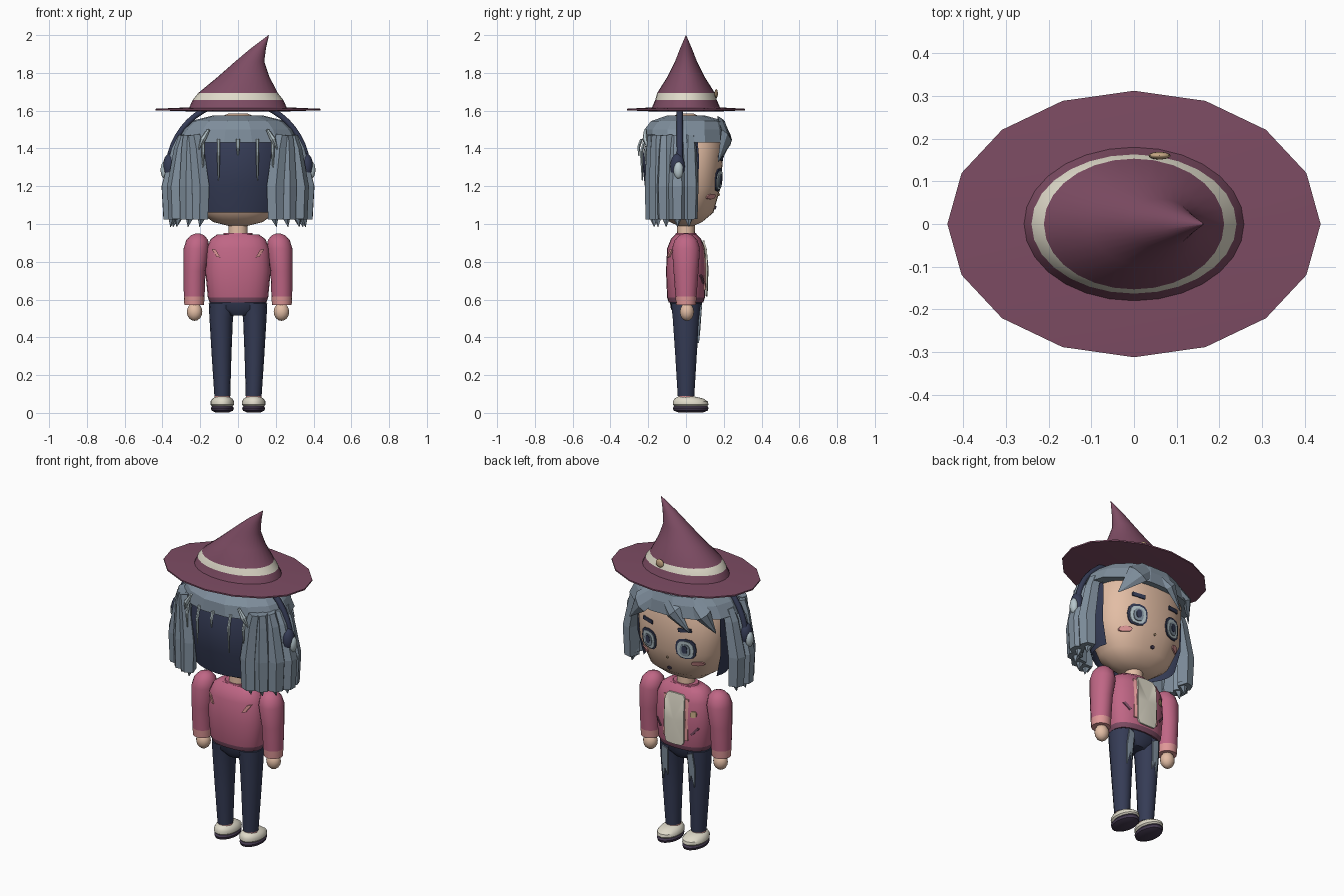
import bpy, bmesh, math
from math import sin, cos, pi, radians
from mathutils import Vector

cube = bpy.data.objects.get("Cube")
if cube:
    bpy.data.objects.remove(cube)


def paint(name, r, g, b):
    m = bpy.data.materials.new(name)
    col = [(c / 255) ** 2.2 for c in (r, g, b)] + [1]
    m.use_nodes = True
    m.diffuse_color = col
    m.node_tree.nodes["Principled BSDF"].inputs["Base Color"].default_value = col
    return m


PLUM = paint("plum felt", 124, 77, 99)
HAIR = paint("slate hair", 127, 142, 156)
SHINE = paint("pale hair", 180, 196, 202)
NAVY = paint("navy", 56, 62, 86)
PINK = paint("rose jacket", 190, 102, 132)
CUFF = paint("blush pink", 222, 150, 150)
SKIN = paint("skin", 226, 188, 163)
CREAM = paint("cream", 222, 217, 200)
SOLE = paint("dark sole", 70, 60, 80)
TAN = paint("tan trim", 196, 165, 130)
parts = []


def make(name, verts, faces, *mats, rule=None):
    """Mesh object with outward normals; rule picks a material from a face centre."""
    bm = bmesh.new()
    vs = [bm.verts.new(v) for v in verts]
    for f in faces:
        bm.faces.new([vs[i] for i in f])
    bmesh.ops.remove_doubles(bm, verts=bm.verts, dist=1e-5)
    bmesh.ops.recalc_face_normals(bm, faces=bm.faces)
    if rule:
        for f in bm.faces:
            f.material_index = rule(f.calc_center_median())
    me = bpy.data.meshes.new(name)
    bm.to_mesh(me)
    bm.free()
    for m in mats:
        me.materials.append(m)
    ob = bpy.data.objects.new(name, me)
    bpy.context.collection.objects.link(ob)
    parts.append(ob)


def power(v, p):
    return math.copysign(abs(v) ** (2 / p), v)


def loft(name, rings, *mats, n=16, p=2, rule=None, arc=None):
    """Stack of ellipses (z, x, y, rx, ry); arc=(start, end) leaves an open shell."""
    a0, a1 = arc or (0, 2 * pi)
    m = n + 1 if arc else n
    verts = []
    for z, x, y, rx, ry in rings:
        for i in range(m):
            a = a0 + (a1 - a0) * i / n
            verts.append((x + rx * power(cos(a), p), y + ry * power(sin(a), p), z))
    faces = [(k * m + i, k * m + (i + 1) % m, (k + 1) * m + (i + 1) % m, (k + 1) * m + i)
             for k in range(len(rings) - 1) for i in range(n)]
    if not arc:
        faces += [tuple(range(m)), tuple(range(len(verts) - m, len(verts)))]
    make(name, verts, faces, *mats, rule=rule)


def ball(name, mat, centre, size):
    x, y, z = centre
    rx, ry, rz = size
    rings = [(z - rz * cos(t), x, y, rx * sin(t), ry * sin(t))
             for t in [pi * max(k, 0.02) / 8 for k in range(8)] + [pi * 0.998]]
    loft(name, rings, mat, n=14)


def surface(rings, p=2):
    """Depth of a loft's +y side at a given x, z."""
    def depth(x, z):
        for lo, hi in zip(rings, rings[1:]):
            if lo[0] <= z <= hi[0]:
                t = (z - lo[0]) / (hi[0] - lo[0])
                _, cx, cy, rx, ry = [a + (b - a) * t for a, b in zip(lo, hi)]
                return cy + ry * max(0, 1 - abs((x - cx) / rx) ** p) ** (1 / p)
        return 0
    return depth


def plate(name, mat, outline, depth, lift=0.007, side=1):
    """Thin plate hugging a surface."""
    n = len(outline)
    pts = list(outline) + [(sum(q[0] for q in outline) / n, sum(q[1] for q in outline) / n)]
    verts = [(x, side * (depth(x, z) + lift - b), z) for b in (0, 0.009) for x, z in pts]
    faces = []
    for i in range(n):
        j = (i + 1) % n
        faces += [(i, j, n), (n + 1 + i, n + 1 + j, 2 * n + 1), (i, j, n + 1 + j, n + 1 + i)]
    make(name, verts, faces, mat)


def oval(x, z, rx, rz, n=12, p=2.6):
    return [(x + rx * power(cos(2 * pi * i / n), p), z + rz * power(sin(2 * pi * i / n), p))
            for i in range(n)]


def bar(a, b, w):
    d = Vector((b[0] - a[0], b[1] - a[1])).normalized() * w
    q = (-d.y, d.x)
    return [(a[0] + q[0], a[1] + q[1]), (b[0] + q[0], b[1] + q[1]),
            (b[0] - q[0], b[1] - q[1]), (a[0] - q[0], a[1] - q[1])]


def lock(name, mat, path, outward, wide, thick, sizes):
    """Hair lock: five-sided section swept along a path."""
    out = Vector(outward).normalized()
    path = [Vector(q) for q in path]
    verts = []
    for i, q in enumerate(path):
        run = path[min(i + 1, len(path) - 1)] - path[max(i - 1, 0)]
        across = run.cross(out).normalized() * wide * sizes[i]
        depth = out * thick * sizes[i]
        verts += [q + across, q + across * 0.45 + depth, q - across * 0.45 + depth,
                  q - across, q - depth]
    faces = [(5 * k + i, 5 * k + (i + 1) % 5, 5 * k + 5 + (i + 1) % 5, 5 * k + 5 + i)
             for k in range(len(path) - 1) for i in range(5)]
    faces += [tuple(range(5)), tuple(range(len(verts) - 5, len(verts)))]
    make(name, verts, faces, mat)


# Hat
loft("hat_brim", [(1.595, 0, 0, .22, .16), (1.602, 0, 0, .437, .312), (1.61, 0, 0, .437, .312),
                  (1.618, 0, 0, .25, .17)], PLUM)
loft("hat_cone", [(1.612, 0, 0, .26, .182), (1.657, 0, 0, .24, .163), (1.693, 0, 0, .211, .153),
                  (1.78, .03, 0, .136, .098), (1.86, .062, 0, .077, .058),
                  (1.93, .108, 0, .04, .031), (2, .163, 0, .001, .001)], PLUM, CREAM, n=28,
     rule=lambda c: int(1.66 < c.z < 1.69))
ball("hat_charm", TAN, (.06, .16, 1.69), (.026, .009, .024))

# Head and face
HEAD = [(.99, 0, 0, .05, .04), (1.01, 0, 0, .13, .085), (1.06, 0, 0, .2, .145),
        (1.2, 0, 0, .262, .185), (1.42, 0, 0, .27, .2), (1.52, 0, 0, .2, .16),
        (1.585, 0, 0, .05, .04)]
loft("head", HEAD, SKIN, n=28, p=2.4)
face = surface(HEAD, 2.4)
for s, tag in ((1, "left"), (-1, "right")):
    x = .12 * s
    plate(tag + "_eye_rim", NAVY, oval(x, 1.235, .057, .062), face, .005)
    plate(tag + "_eye_iris", SHINE, oval(x, 1.232, .046, .051), face, .008)
    plate(tag + "_eye_ring", HAIR, oval(x, 1.23, .028, .036), face, .011)
    plate(tag + "_eye_pupil", NAVY, oval(x, 1.235, .015, .023), face, .014)
    plate(tag + "_brow", NAVY, bar((x - .036 * s, 1.345), (x + .036 * s, 1.352), .011), face)
    plate(tag + "_cheek", CUFF, oval(.172 * s, 1.145, .03, .014), face, .009)
plate("mouth", SOLE, oval(0, 1.085, .012, .009), face)
plate("nose", TAN, oval(0, 1.155, .006, .006), face)

# Hair
loft("hair_lining", [(1.06, 0, 0, .25, .185), (1.2, 0, 0, .285, .218), (1.35, 0, 0, .285, .235),
                     (1.45, 0, 0, .28, .205)], NAVY, n=18, arc=(-pi - .3, .3))
loft("hair_cap", [(1.432, 0, 0, .335, .232), (1.5, 0, 0, .298, .226), (1.545, 0, .01, .25, .2),
                  (1.575, 0, 0, .13, .1)], HAIR, n=14)
# Side locks: x at the tip, x at the root, y
CURTAIN = ((.198, .232, -.168), (.262, .258, -.148), (.325, .28, -.105),
           (.36, .288, -.045), (.345, .285, .015))
for s, tag in ((1, "left"), (-1, "right")):
    for k, (end, root, y) in enumerate(CURTAIN):
        path = [(s * (root + (end - root) * t), y, z)
                for z, t in ((1.47, 0), (1.4, .4), (1.2, 1), (1.025, .92))]
        out = (s * end, (y + .04) * 2.4, 0)
        lock(f"{tag}_hair_lock_{k}", HAIR, path, out, .052, .042, (.7, .85, 1.05, .95))
        tip = Vector(path[3]) + Vector((-s * .012, 0, .02))
        lock(f"{tag}_hair_tip_{k}", HAIR, [path[2], tip, tip + Vector((s * .015, 0, -.06))],
             out, .03, .028, (.8, 1, .05))
    # Pale strands over the back of the head
    for k, (x, low) in enumerate(((.103, 1.23), (.185, 1.3))):
        y = -.262 + x * .25
        lock(f"{tag}_strand_{k}", SHINE, [(s * x, y + .02, 1.45), (s * x, y, 1.38),
             (s * x, y + .005, low)], (0, -1, 0), .009, .008, (1, 1, .35))
    lock(tag + "_back_wisp", SHINE, [(s * .155, -.215, 1.5), (s * .185, -.215, 1.45),
         (s * .21, -.2, 1.39)], (s * .3, -1, 0), .016, .014, (.5, 1, .1))
lock("middle_strand", SHINE, [(0, -.235, 1.45), (0, -.25, 1.41), (0, -.25, 1.36)],
     (0, -1, 0), .01, .008, (1, 1, .3))
# Fringe: one large sweep to the left, two smaller to the right
FRINGE = (((.05, .185, 1.54), (.15, .212, 1.46), (.25, .17, 1.33), .062),
          ((.02, .185, 1.54), (-.07, .218, 1.46), (-.16, .195, 1.35), .048),
          ((-.15, .155, 1.53), (-.23, .165, 1.46), (-.28, .12, 1.35), .045))
for k, (*path, wide) in enumerate(FRINGE):
    lock(f"fringe_{k}", HAIR, path, (path[1][0], .25, 0), wide, .022, (.8, 1, .06))

# Headphones
curve = bpy.data.curves.new("headphone_band", "CURVE")
curve.dimensions = "3D"
curve.bevel_depth = .017
curve.bevel_resolution = 1
arc = curve.splines.new("POLY")
arc.points.add(24)
for i, q in enumerate(arc.points):
    a = pi * i / 24
    q.co = (.37 * cos(a), -.033, 1.28 + .37 * sin(a), 1)
curve.materials.append(NAVY)
bpy.context.collection.objects.link(bpy.data.objects.new("headphone_band", curve))
for s, tag in ((1, "left"), (-1, "right")):
    ball(tag + "_ear_cup", NAVY, (.362 * s, -.045, 1.305), (.036, .04, .068))
    ball(tag + "_ear_cap", SHINE, (.388 * s, -.04, 1.285), (.022, .026, .046))

# Torso and jacket
loft("neck", [(.92, 0, 0, .052, .048), (1.03, 0, 0, .05, .046)], SKIN)
TORSO = [(.585, 0, 0, .15, .092), (.612, 0, 0, .16, .1), (.75, 0, 0, .173, .106),
         (.87, 0, 0, .166, .1), (.92, 0, 0, .145, .08), (.945, 0, 0, .11, .055)]
loft("jacket", TORSO, PINK, PLUM, n=24, p=2.4, rule=lambda c: int(c.z < .605))
loft("collar", [(.93, 0, 0, .085, .06), (.952, 0, 0, .075, .054)], PINK)
chest = surface(TORSO, 2.4)
plate("shirt_front", CREAM, oval(0, .765, .064, .148, n=20, p=7), chest, .014)
for s, tag in ((1, "left"), (-1, "right")):
    plate(tag + "_shirt_trim", CUFF, bar((.07 * s, .65), (.07 * s, .89), .01), chest)
    plate(tag + "_pocket", PLUM, bar((.1 * s, .69), (.135 * s, .73), .006), chest)
    plate(tag + "_back_mark", CUFF, [(.093 * s, .823), (.113 * s, .826), (.14 * s, .868),
          (.118 * s, .864)], chest, .009, -1)
plate("badge", TAN, oval(-.11, .81, .016, .018), chest)

# Arms, hands, legs and shoes
loft("hips", [(.515, 0, 0, .06, .055), (.55, 0, 0, .15, .08), (.605, 0, 0, .15, .088)], NAVY, n=20)
for s, tag in ((1, "left"), (-1, "right")):
    loft(tag + "_sleeve", [(.57, .232 * s, 0, .052, .052), (.615, .232 * s, 0, .055, .056),
         (.75, .23 * s, 0, .058, .066), (.87, .22 * s, 0, .068, .074), (.915, .216 * s, 0, .058, .06),
         (.94, .214 * s, 0, .036, .036), (.95, .213 * s, 0, .01, .01)], PINK, CUFF,
         rule=lambda c: int(c.z < .61))
    ball(tag + "_hand", SKIN, (.23 * s, .005, .535), (.041, .038, .048))
    LEG = [(.09, .083 * s, 0, .042, .045), (.3, .087 * s, 0, .052, .058),
           (.5, .089 * s, 0, .062, .072), (.58, .083 * s, 0, .072, .08)]
    loft(tag + "_leg", LEG, NAVY, n=14)
    plate(tag + "_knee_patch", HAIR, [(.065 * s, .56), (.1 * s, .575), (.108 * s, .48),
          (.102 * s, .37), (.086 * s, .44), (.072 * s, .4)], surface(LEG), .008)
    x = .083 * s
    loft(tag + "_sole", [(.002, x, .025, .035, .065), (.012, x, .025, .057, .09),
         (.026, x, .025, .061, .095), (.04, x, .025, .052, .085)], SOLE, n=20)
    loft(tag + "_shoe", [(.032, x, .025, .052, .082), (.044, x, .025, .063, .094),
         (.06, x, .023, .063, .092), (.076, x, .015, .052, .076),
         (.086, x, .003, .036, .045)], CREAM, n=20)
    loft(tag + "_ankle", [(.07, x, 0, .042, .042), (.1, x, 0, .039, .04)], CUFF)

# Smooth the round parts, keep the hair faceted
bpy.ops.object.select_all(action="DESELECT")
for ob in parts:
    if not any(w in ob.name for w in ("lock", "tip", "fringe", "strand", "wisp", "hair_cap")):
        ob.select_set(True)
        bpy.context.view_layer.objects.active = ob
bpy.ops.object.shade_smooth_by_angle(angle=radians(40))
